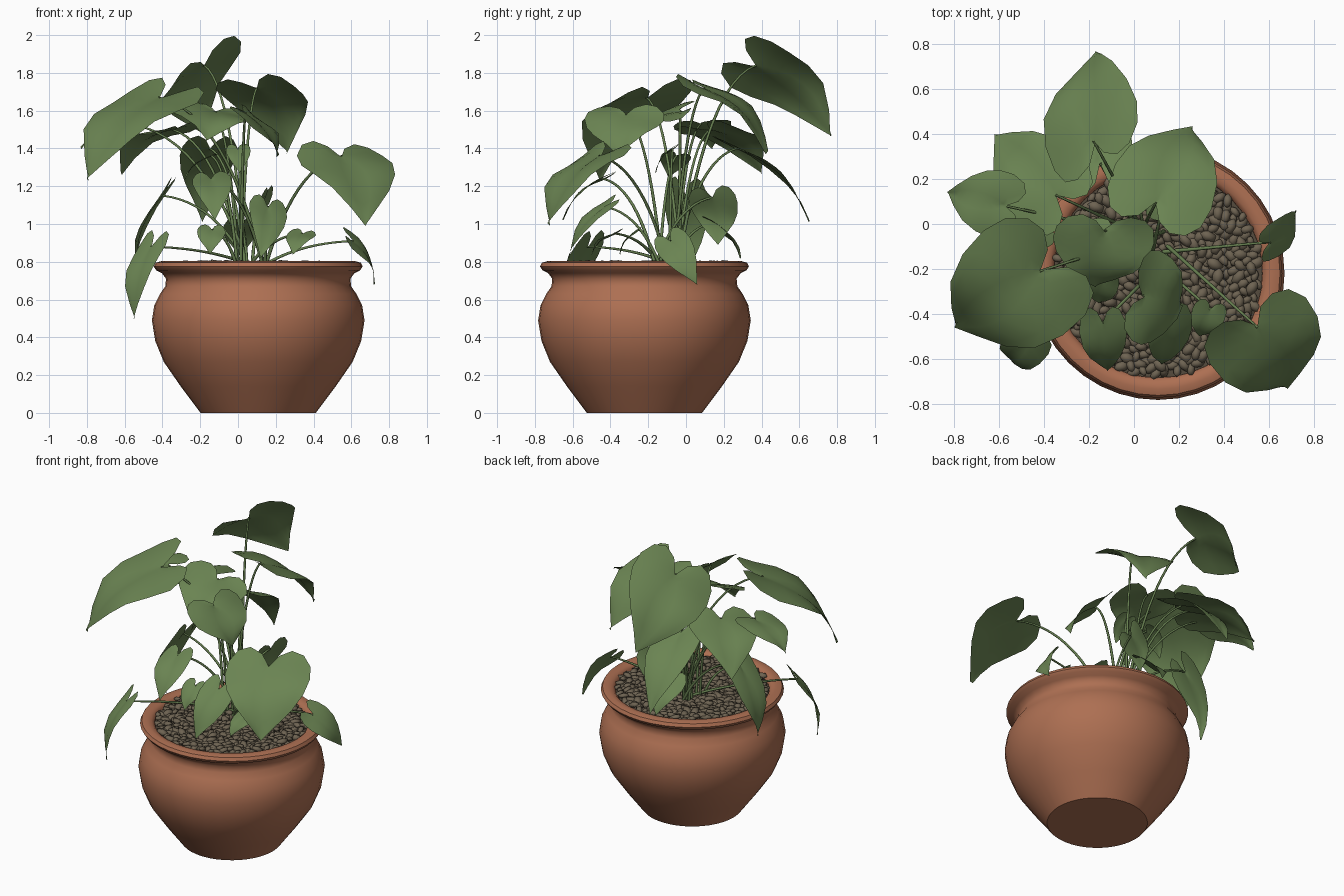
import bpy, bmesh, math, random
from mathutils import Vector, Matrix

random.seed(4)
cube = bpy.data.objects.get("Cube")
if cube:
    bpy.data.objects.remove(cube, do_unlink=True)

POT_CENTRE = Vector((0.107, -0.22, 0))
ROOT = Vector((0.07, -0.1, 0.76))


def material(name, colour):
    mat = bpy.data.materials.new(name)
    mat.use_nodes = True
    mat.diffuse_color = (*colour, 1)
    node = next(n for n in mat.node_tree.nodes if n.type == "BSDF_PRINCIPLED")
    node.inputs["Base Color"].default_value = (*colour, 1)
    node.inputs["Roughness"].default_value = 0.8
    return mat


TERRACOTTA = material("terracotta", (0.42, 0.16, 0.085))
LEAF_GREEN = material("leaf green", (0.145, 0.23, 0.085))
STEM_GREEN = material("stem green", (0.135, 0.215, 0.08))
PEBBLE_BROWN = material("pebble brown", (0.155, 0.125, 0.084))
SOIL_BROWN = material("soil brown", (0.09, 0.07, 0.048))


def finish(name, bm, mat):
    bmesh.ops.recalc_face_normals(bm, faces=bm.faces)
    for face in bm.faces:
        face.smooth = True
    mesh = bpy.data.meshes.new(name)
    bm.to_mesh(mesh)
    bm.free()
    mesh.materials.append(mat)
    obj = bpy.data.objects.new(name, mesh)
    bpy.context.collection.objects.link(obj)
    return obj


def lathe(name, profile, mat, steps=40):
    bm = bmesh.new()
    verts = [bm.verts.new((r, 0, z)) for r, z in profile]
    edges = [bm.edges.new(pair) for pair in zip(verts, verts[1:])]
    bmesh.ops.spin(bm, geom=verts + edges, axis=(0, 0, 1), cent=(0, 0, 0),
                   angle=math.tau, steps=steps)
    bmesh.ops.remove_doubles(bm, verts=bm.verts, dist=0.0005)
    bmesh.ops.translate(bm, verts=bm.verts, vec=POT_CENTRE)
    obj = finish(name, bm, mat)
    bpy.ops.object.select_all(action="DESELECT")
    obj.select_set(True)
    bpy.context.view_layer.objects.active = obj
    bpy.ops.object.shade_smooth_by_angle(angle=math.radians(45))


# Pot with rolled rim, and the soil inside it
lathe("pot", [(0, 0), (0.305, 0), (0.41, 0.14), (0.5, 0.27), (0.545, 0.38),
              (0.563, 0.49), (0.55, 0.57), (0.52, 0.63), (0.492, 0.67), (0.488, 0.71),
              (0.51, 0.74), (0.54, 0.755), (0.553, 0.775), (0.543, 0.795), (0.515, 0.803),
              (0.485, 0.798), (0.465, 0.78), (0.46, 0.72)], TERRACOTTA)
lathe("soil", [(0, 0.768), (0.465, 0.768)], SOIL_BROWN)

# Pebbles spread in a sunflower pattern
bm = bmesh.new()
COUNT = 520
for i in range(COUNT):
    r, a = 0.455 * math.sqrt((i + 0.5) / COUNT), i * 2.39996
    spot = POT_CENTRE + Vector((r * math.cos(a), r * math.sin(a), random.uniform(0.77, 0.79)))
    size = random.uniform(0.75, 1.25)
    turn = Matrix.Rotation(random.uniform(0, math.pi), 4, "Z") @ \
        Matrix.Rotation(random.uniform(-0.4, 0.4), 4, "Y")
    shape = Matrix.Diagonal((0.038 * size, 0.023 * size, 0.016 * size, 1))
    bmesh.ops.create_icosphere(bm, subdivisions=1, radius=1,
                               matrix=Matrix.Translation(spot) @ turn @ shape)
finish("pebbles", bm, PEBBLE_BROWN)

# Half outline of a heart-shaped leaf: along the rib, out from the rib
MARGIN = [(0, 0), (-0.17, 0.1), (-0.25, 0.24), (-0.2, 0.38), (-0.04, 0.48), (0.16, 0.5),
          (0.38, 0.45), (0.6, 0.33), (0.82, 0.15), (1, 0)]


def leaf(name, base, tip, across):
    base, axis, across = Vector(base), Vector(tip) - Vector(base), Vector(across)
    normal = across.cross(axis).normalized()
    if normal.z < 0:
        normal.negate()
    length, width, last, cols = axis.length, across.length, len(MARGIN) - 1, 4
    across = normal.cross(axis).normalized() * width
    phase = random.uniform(0, math.tau)
    bm = bmesh.new()
    for side in (-1, 1):
        rows = []
        for i, (u_edge, v_edge) in enumerate(MARGIN):
            row = []
            for j in range(cols + 1):
                w = j / cols
                u = (1 - w) * i / last + w * u_edge
                v = w * v_edge
                lift = 0.12 * length * math.sin(math.pi * u) + width * (0.2 * v - 0.45 * v * v)
                lift += 0.03 * width * w * math.sin(7 * u + phase + side)
                row.append(bm.verts.new(base + axis * u + across * v * side + normal * lift))
            rows.append(row)
        for r0, r1 in zip(rows, rows[1:]):
            for j in range(cols):
                bm.faces.new((r0[j], r0[j + 1], r1[j + 1], r1[j]))
    bmesh.ops.remove_doubles(bm, verts=bm.verts, dist=0.0004)
    finish(name, bm, LEAF_GREEN)


def stem(name, base):
    end = Vector(base)
    start = ROOT + Vector((random.uniform(-0.08, 0.08), random.uniform(-0.08, 0.08), 0))
    bend = start.lerp(end, 0.38)
    bend.z = start.z + 0.92 * (end.z - start.z)
    curve = bpy.data.curves.new(name, "CURVE")
    curve.dimensions = "3D"
    curve.bevel_depth, curve.bevel_resolution = 0.008, 1
    spline = curve.splines.new("POLY")
    steps = 12
    spline.points.add(steps)
    for i, point in enumerate(spline.points):
        t = i / steps
        point.co = (*(start * (1 - t) ** 2 + bend * 2 * t * (1 - t) + end * t * t), 1)
        point.radius = 1.2 - 0.5 * t
    curve.materials.append(STEM_GREEN)
    bpy.context.collection.objects.link(bpy.data.objects.new(name, curve))


# Leaves: base, tip and the direction and size across
UPPER = {
    "back_top": ((-0.18, 0.37, 1.84), (-0.17, 0.77, 1.47), (0.36, 0.05, 0.36)),
    "back_centre": ((0.1, 0.1, 1.72), (0.26, 0.43, 1.38), (0.42, -0.21, 0.05)),
    "back_side": ((-0.35, 0.13, 1.5), (-0.62, 0.4, 1.27), (0.3, 0.28, 0.05)),
    "back_lower": ((-0.15, 0.27, 1.4), (-0.19, 0.65, 1.01), (0.3, 0, 0.03)),
    "front_left": ((0.55, -0.46, 1.36), (0.68, -0.73, 1.0), (0.47, 0.23, 0)),
    "front_right": ((-0.42, -0.21, 1.67), (-0.8, -0.46, 1.24), (0.26, -0.5, -0.16)),
    "right_side": ((-0.57, 0.08, 1.53), (-0.83, 0.14, 1.4), (0.05, 0.3, 0.03)),
    "centre": ((-0.13, -0.03, 1.6), (-0.17, -0.28, 1.45), (0.45, 0.08, 0)),
    "front_centre": ((0.04, -0.32, 1.58), (0.21, -0.36, 1.36), (0.05, 0.42, 0.06)),
}
LOWER = {
    "front_hanging": ((-0.14, -0.44, 1.24), (-0.12, -0.65, 1.02), (0.21, 0, 0)),
    "front_low": ((0.16, -0.43, 1.09), (0.12, -0.62, 0.82), (0.2, 0.05, -0.03)),
    "front_small": ((0.34, -0.38, 0.95), (0.29, -0.5, 0.84), (0.15, -0.03, 0)),
    "left_rim": ((0.61, -0.08, 0.91), (0.72, 0.06, 0.68), (0, 0.18, 0.06)),
    "right_drooping": ((-0.46, -0.52, 0.88), (-0.55, -0.6, 0.5), (0.15, -0.13, 0.05)),
    "right_hanging": ((-0.4, 0, 1.15), (-0.53, 0, 0.72), (0.03, 0.23, 0)),
    "back_low": ((0.02, 0.13, 1.0), (0.02, 0.29, 0.82), (0.2, 0, 0.05)),
    "back_upright": ((0.14, 0.14, 1.14), (0.09, 0.17, 0.89), (0.08, 0.25, 0.05)),
    "inner_upper": ((0, -0.07, 1.4), (0.01, -0.16, 1.27), (0.13, 0, 0)),
    "inner_right": ((-0.14, -0.05, 1.36), (-0.28, -0.09, 1.24), (0.02, 0.16, 0.02)),
    "inner_low": ((-0.14, -0.25, 0.97), (-0.15, -0.35, 0.84), (0.15, 0, 0)),
}
for group in (UPPER, LOWER):
    for place, (base, tip, across) in group.items():
        leaf("leaf_" + place, base, tip, across)
        stem("stem_" + place, base)
